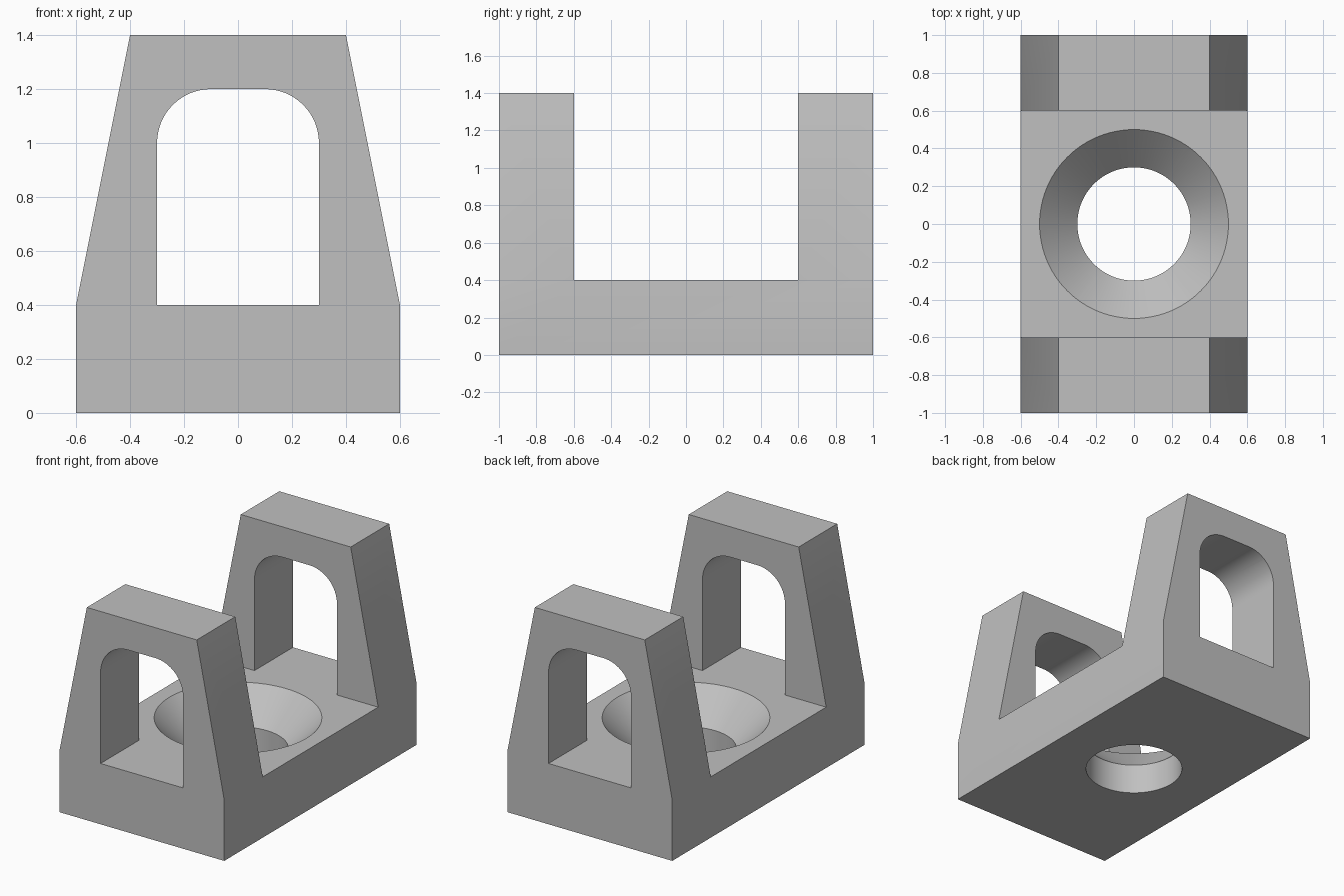
import bpy, bmesh, math
from mathutils import Vector

default = bpy.data.objects.get("Cube")
if default:
    bpy.data.objects.remove(default, do_unlink=True)

# Single plain grey
GREY = (0.53, 0.53, 0.53, 1)
grey = bpy.data.materials.new("plain grey")
grey.use_nodes = True
grey.diffuse_color = GREY
grey.node_tree.nodes["Principled BSDF"].inputs["Base Color"].default_value = GREY


def finish(name, bm):
    bmesh.ops.recalc_face_normals(bm, faces=bm.faces)
    mesh = bpy.data.meshes.new(name)
    bm.to_mesh(mesh)
    bm.free()
    mesh.materials.append(grey)
    obj = bpy.data.objects.new(name, mesh)
    bpy.context.collection.objects.link(obj)
    return obj


def extrude_y(name, half_profile, half_depth):
    """Mirror the right half of an x-z outline and extrude it along y."""
    outline = half_profile + [(-x, z) for x, z in reversed(half_profile)]
    bm = bmesh.new()
    face = bm.faces.new([bm.verts.new((x, -half_depth, z)) for x, z in outline])
    new = bmesh.ops.extrude_face_region(bm, geom=[face])["geom"]
    bmesh.ops.translate(bm, vec=Vector((0, 2 * half_depth, 0)),
                        verts=[v for v in new if isinstance(v, bmesh.types.BMVert)])
    return finish(name, bm)


def lathe(name, profile, sides):
    """Turn an r-z profile around z and cap both ends."""
    bm = bmesh.new()
    rings = []
    for r, z in profile:
        angles = [2 * math.pi * i / sides for i in range(sides)]
        rings.append([bm.verts.new((r * math.cos(a), r * math.sin(a), z)) for a in angles])
    for low, high in zip(rings, rings[1:]):
        for i in range(sides):
            j = (i + 1) % sides
            bm.faces.new((low[i], low[j], high[j], high[i]))
    bm.faces.new(rings[0])
    bm.faces.new(rings[-1])
    return finish(name, bm)


# Tapered body
bracket = extrude_y("bracket_body", [(0.6, 0), (0.6, 0.4), (0.4, 1.4)], 1)

# Round-cornered window through both end walls
corner = [math.radians(90 * i / 16) for i in range(17)]
window = extrude_y("window_cutter", [(0.3, 0.4)] + [
    (0.1 + 0.2 * math.cos(a), 1 + 0.2 * math.sin(a)) for a in corner], 1.2)

# Open middle between the end walls
slot = extrude_y("slot_cutter", [(0.8, 0.4), (0.8, 1.6)], 0.6)

# Countersunk hole through the base
hole = lathe("hole_cutter", [(0.3, -0.1), (0.3, 0.2), (0.5, 0.4), (0.5, 0.5)], 96)

cutters = (slot, window, hole)
for cutter in cutters:
    cutter.hide_render = True
    mod = bracket.modifiers.new(cutter.name, 'BOOLEAN')
    mod.operation = 'DIFFERENCE'
    mod.solver = 'EXACT'
    mod.object = cutter

# Bake the cuts, then drop the cutters
bpy.ops.object.select_all(action='DESELECT')
bracket.select_set(True)
bpy.context.view_layer.objects.active = bracket
for mod in list(bracket.modifiers):
    bpy.ops.object.modifier_apply(modifier=mod.name)
for cutter in cutters:
    bpy.data.objects.remove(cutter, do_unlink=True)

bpy.ops.object.shade_smooth_by_angle(angle=math.radians(30))
